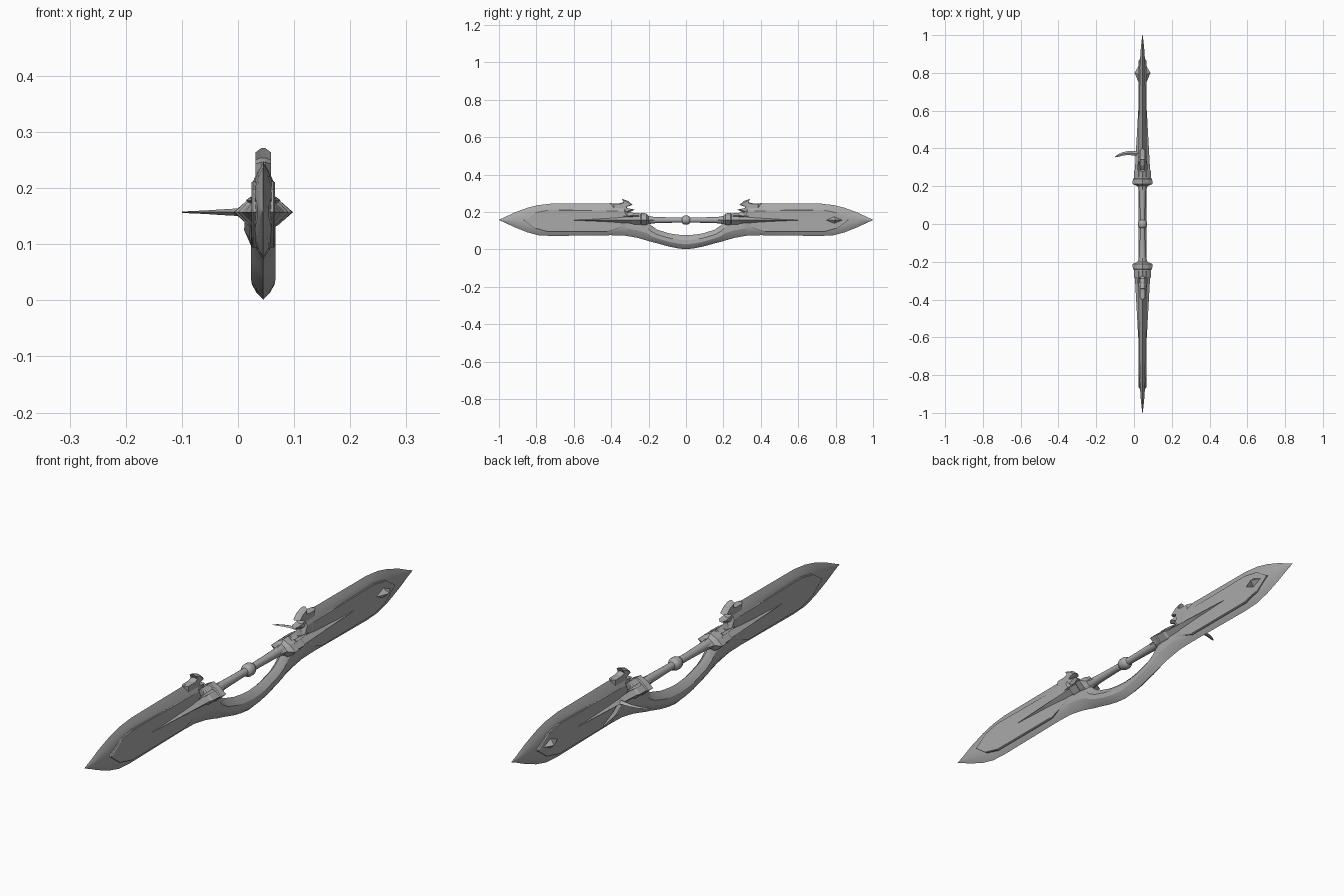
import bpy, bmesh, math

if "Cube" in bpy.data.objects:
    bpy.data.objects.remove(bpy.data.objects["Cube"])

CX, CZ = 0.045, 0.157          # long axis of the weapon

steel = bpy.data.materials.new("grey steel")
steel.diffuse_color = (0.40, 0.40, 0.40, 1)
steel.use_nodes = True
steel.node_tree.nodes["Principled BSDF"].inputs["Base Color"].default_value = steel.diffuse_color


def finish(name, bm, smooth=None):
    bmesh.ops.remove_doubles(bm, verts=bm.verts, dist=1e-5)
    bmesh.ops.recalc_face_normals(bm, faces=bm.faces)
    me = bpy.data.meshes.new(name)
    bm.to_mesh(me)
    bm.free()
    me.materials.append(steel)
    ob = bpy.data.objects.new(name, me)
    bpy.context.collection.objects.link(ob)
    if smooth:
        bpy.ops.object.select_all(action='DESELECT')
        ob.select_set(True)
        bpy.context.view_layer.objects.active = ob
        bpy.ops.object.shade_smooth_by_angle(angle=math.radians(smooth))
    return ob


def loft(name, rings, smooth=None):
    """Skin a list of closed rings of equal point count."""
    bm = bmesh.new()
    rows = [[bm.verts.new(p) for p in r] for r in rings]
    n = len(rows[0])
    for a, b in zip(rows, rows[1:]):
        for i in range(n):
            j = (i + 1) % n
            bm.faces.new((a[i], a[j], b[j], b[i]))
    bm.faces.new(rows[0])
    bm.faces.new(rows[-1])
    return finish(name, bm, smooth)


def plate(name, outline, s, edge, core, shrink):
    """Plate in the y-z plane, bevelled from a thin rim to a thicker core."""
    cy = sum(p[0] for p in outline) / len(outline)
    cz = sum(p[1] for p in outline) / len(outline)
    rings = []
    for x, k in ((-core, shrink), (-edge, 1), (edge, 1), (core, shrink)):
        rings.append([(CX + x, s * (cy + (y - cy) * k), cz + (z - cz) * k)
                      for y, z in outline])
    return loft(name, rings)


# Blades and lower bow, one continuous body: y, bottom z, top z, half width
half = [(0, 0.001, 0.076, 0.020), (0.045, 0.006, 0.079, 0.021),
        (0.09, 0.015, 0.086, 0.022), (0.155, 0.033, 0.106, 0.022),
        (0.188, 0.041, 0.130, 0.022), (0.21, 0.048, 0.160, 0.022),
        (0.26, 0.062, 0.190, 0.021), (0.31, 0.071, 0.203, 0.020),
        (0.33, 0.074, 0.245, 0.020), (0.40, 0.076, 0.247, 0.020),
        (0.72, 0.072, 0.245, 0.018), (0.79, 0.076, 0.237, 0.016),
        (0.85, 0.092, 0.222, 0.014), (0.92, 0.120, 0.196, 0.010),
        (0.97, 0.144, 0.172, 0.005), (1.0, 0.157, 0.159, 0.001)]
stations = [(-y, b, t, w) for y, b, t, w in half[:0:-1]] + half
rings = []
for y, b, t, w in stations:
    h = t - b
    e = min(0.040, h * 0.36)
    right = [(0, t), (w * 0.55, t - e * 0.45), (w, t - e),
             (w, b + e), (w * 0.6, b + e * 0.45), (0, b)]
    left = [(-x, z) for x, z in right[-2:0:-1]]
    rings.append([(CX + x, y, z) for x, z in right + left])
loft("blade_body", rings, 20)

# Raised inner panels and fishtail hooks at the blade roots
panel = [(0.36, 0.208), (0.74, 0.212), (0.81, 0.198), (0.87, 0.157),
         (0.81, 0.112), (0.74, 0.094), (0.42, 0.094), (0.34, 0.12)]
hook = [(0.40, 0.246), (0.352, 0.247), (0.333, 0.254), (0.342, 0.271),
        (0.308, 0.258), (0.285, 0.238), (0.318, 0.228), (0.312, 0.217),
        (0.275, 0.212), (0.31, 0.196), (0.40, 0.196)]
for s, side in ((-1, "front"), (1, "back")):
    plate(side + "_blade_panel", panel, s, 0.0185, 0.021, 0.97)
    plate(side + "_blade_hook", hook, s, 0.004, 0.014, 0.80)

# Flared guards drawn out into long faceted spikes: y, half width, half height
guard = [(0.16, 0.015, 0.015), (0.20, 0.026, 0.022), (0.212, 0.053, 0.036),
         (0.238, 0.051, 0.038), (0.242, 0.046, 0.035), (0.28, 0.045, 0.036),
         (0.288, 0.040, 0.029), (0.45, 0.031, 0.018), (0.58, 0.024, 0.010),
         (0.71, 0.015, 0.002)]
diamond = [(1, 0), (0.55, 0.58), (0, 1), (-0.55, 0.58),
           (-1, 0), (-0.55, -0.58), (0, -1), (0.55, -0.58)]
for s, side in ((-1, "front"), (1, "back")):
    loft(side + "_guard_spike",
         [[(CX + u * w, s * y, CZ + v * h) for u, v in diamond]
          for y, w, h in guard])

# Flame-like points on the top and bottom of each guard
for s, side in ((-1, "front"), (1, "back")):
    for x in (-0.022, 0, 0.022):
        z = 0.178 if x else 0.188
        loft("%s_guard_point" % side,
             [[(CX + x + a * 0.009 * k, s * y, z + c * 0.007 * k)
               for a, c in ((1, 0), (0, 1), (-1, 0), (0, -1))]
              for y, k in ((0.25, 1), (0.285, 0.9), (0.335, 0.05))])

# Round grip with a centre collar: y, radius
grip = [(0.2, 0.019), (0.15, 0.016), (0.06, 0.014), (0.022, 0.014),
        (0.018, 0.020), (0.009, 0.024)]
grip = [(-y, r) for y, r in grip] + grip[::-1]
loft("grip", [[(CX + r * math.cos(a * math.tau / 16), y,
                CZ + r * math.sin(a * math.tau / 16)) for a in range(16)]
              for y, r in grip], 35)

# Faceted gem on the back blade, showing on both faces
gem = bmesh.new()
rim = [gem.verts.new((CX, y, z)) for y, z in
       ((0.70, 0.157), (0.785, 0.193), (0.872, 0.157), (0.785, 0.121))]
for sx in (-1, 1):
    peak = gem.verts.new((CX + sx * 0.042, 0.80, CZ))
    for i in range(4):
        gem.faces.new((rim[i], rim[(i + 1) % 4], peak))
finish("blade_gem", gem)

# Curved side thorn on the left: x, y, half depth, half height
thorn = [(0.035, 0.375, 0.016, 0.012), (0.005, 0.374, 0.013, 0.007),
         (-0.03, 0.376, 0.010, 0.005), (-0.06, 0.371, 0.009, 0.003),
         (-0.085, 0.362, 0.007, 0.002), (-0.1, 0.355, 0.002, 0.001)]
loft("side_thorn", [[(x, y + a * d, CZ + c * h)
                     for a, c in ((1, 0), (0, 1), (-1, 0), (0, -1))]
                    for x, y, d, h in thorn], 30)

# Small root of the thorn running down the left face
loft("thorn_root", [[(x + a * k, y, z + c * k * 1.5)
                     for a, c in ((1, 0), (0, 1), (-1, 0), (0, -1))]
                    for x, y, z, k in ((0.022, 0.37, 0.150, 0.010),
                                       (0.020, 0.41, 0.125, 0.009),
                                       (0.024, 0.47, 0.100, 0.002))])
